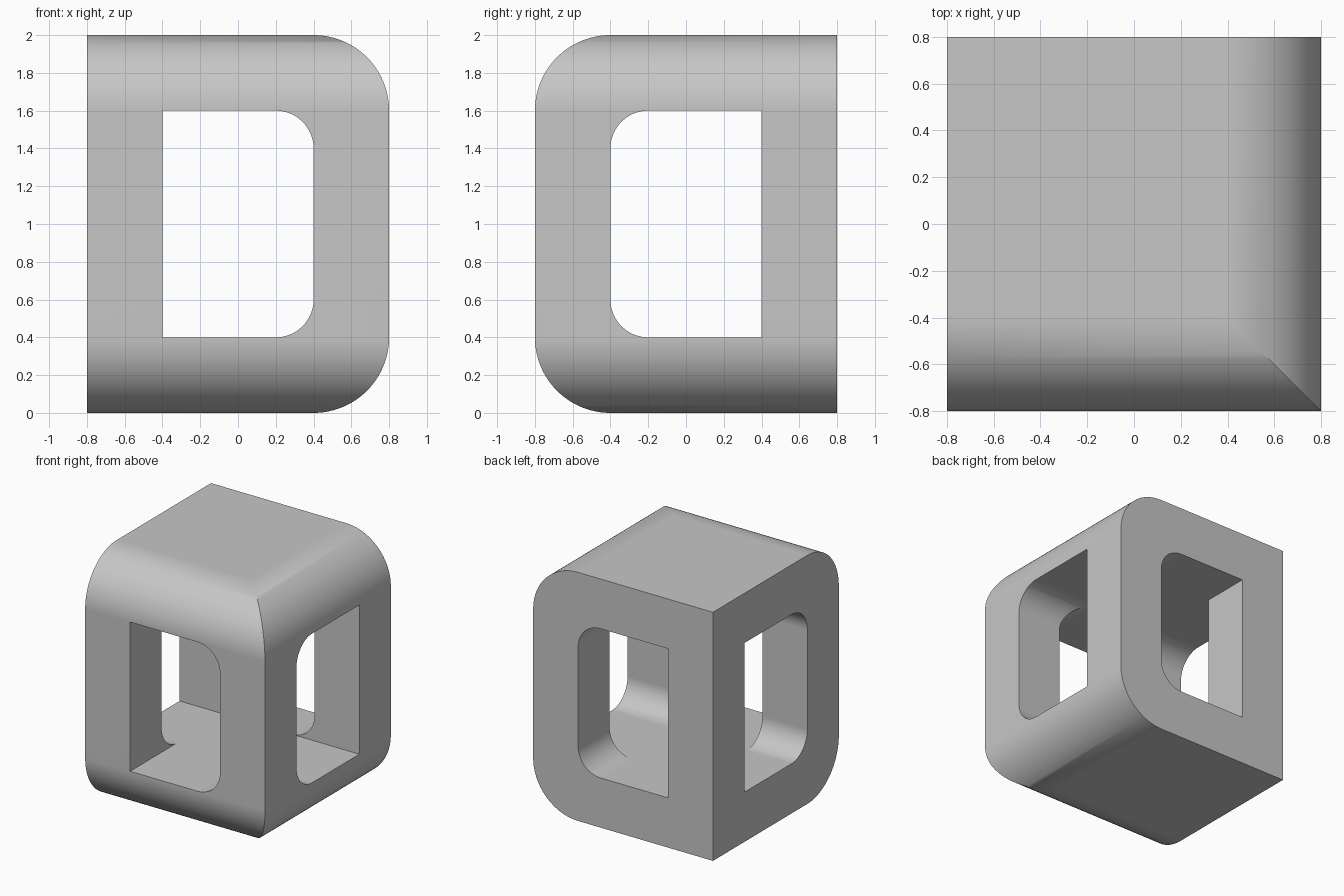
import bpy, bmesh, math
from mathutils import Vector

cube = bpy.data.objects.get("Cube")
if cube:
    bpy.data.objects.remove(cube, do_unlink=True)

ARC_STEPS = 24

grey = bpy.data.materials.new("plain grey")
grey.use_nodes = True
colour = (0.57, 0.57, 0.57, 1)
grey.diffuse_color = colour
grey.node_tree.nodes["Principled BSDF"].inputs["Base Color"].default_value = colour


def d_prism(name, along_y, left, right, low, high, radius, depth):
    """Extrude a D outline, square on one side and rounded on the other."""
    outline = [(left, high), (left, low)]
    for centre_z, start in ((low + radius, -90), (high - radius, 0)):
        for i in range(ARC_STEPS + 1):
            a = math.radians(start + 90 * i / ARC_STEPS)
            outline.append((right - radius + radius * math.cos(a),
                            centre_z + radius * math.sin(a)))
    bm = bmesh.new()
    if along_y:
        points = [(u, -depth, z) for u, z in outline]
        push = Vector((0, 2 * depth, 0))
    else:
        points = [(-depth, -u, z) for u, z in outline]
        push = Vector((2 * depth, 0, 0))
    face = bm.faces.new([bm.verts.new(p) for p in points])
    result = bmesh.ops.extrude_face_region(bm, geom=[face])
    moved = [v for v in result["geom"] if isinstance(v, bmesh.types.BMVert)]
    bmesh.ops.translate(bm, verts=moved, vec=push)
    bmesh.ops.recalc_face_normals(bm, faces=bm.faces)
    mesh = bpy.data.meshes.new(name)
    bm.to_mesh(mesh)
    bm.free()
    obj = bpy.data.objects.new(name, mesh)
    mesh.materials.append(grey)
    bpy.context.collection.objects.link(obj)
    return obj


def boolean(target, cutter, operation):
    cutter.hide_render = True
    bpy.ops.object.select_all(action="DESELECT")
    bpy.context.view_layer.objects.active = target
    target.select_set(True)
    mod = target.modifiers.new(operation.lower(), "BOOLEAN")
    mod.operation = operation
    mod.solver = "EXACT"
    mod.object = cutter
    bpy.ops.object.modifier_apply(modifier=mod.name)
    bpy.data.objects.remove(cutter, do_unlink=True)


# Block rounded towards the left side and the front
frame = d_prism("rounded_frame", True, -0.8, 0.8, 0, 2, 0.4, 0.8)
boolean(frame, d_prism("front_rounding", False, -1, 0.8, 0, 2, 0.4, 1), "INTERSECT")

# Two crossing tunnels leave four corner posts
tunnels = d_prism("front_tunnel", True, -0.4, 0.4, 0.4, 1.6, 0.2, 1)
boolean(tunnels, d_prism("side_tunnel", False, -0.4, 0.4, 0.4, 1.6, 0.2, 1), "UNION")
boolean(frame, tunnels, "DIFFERENCE")

# Smooth curves with crisp edges
bpy.context.view_layer.objects.active = frame
frame.select_set(True)
bpy.ops.object.shade_smooth_by_angle(angle=math.radians(30))
weighted = frame.modifiers.new("flat face normals", "WEIGHTED_NORMAL")
weighted.keep_sharp = True
